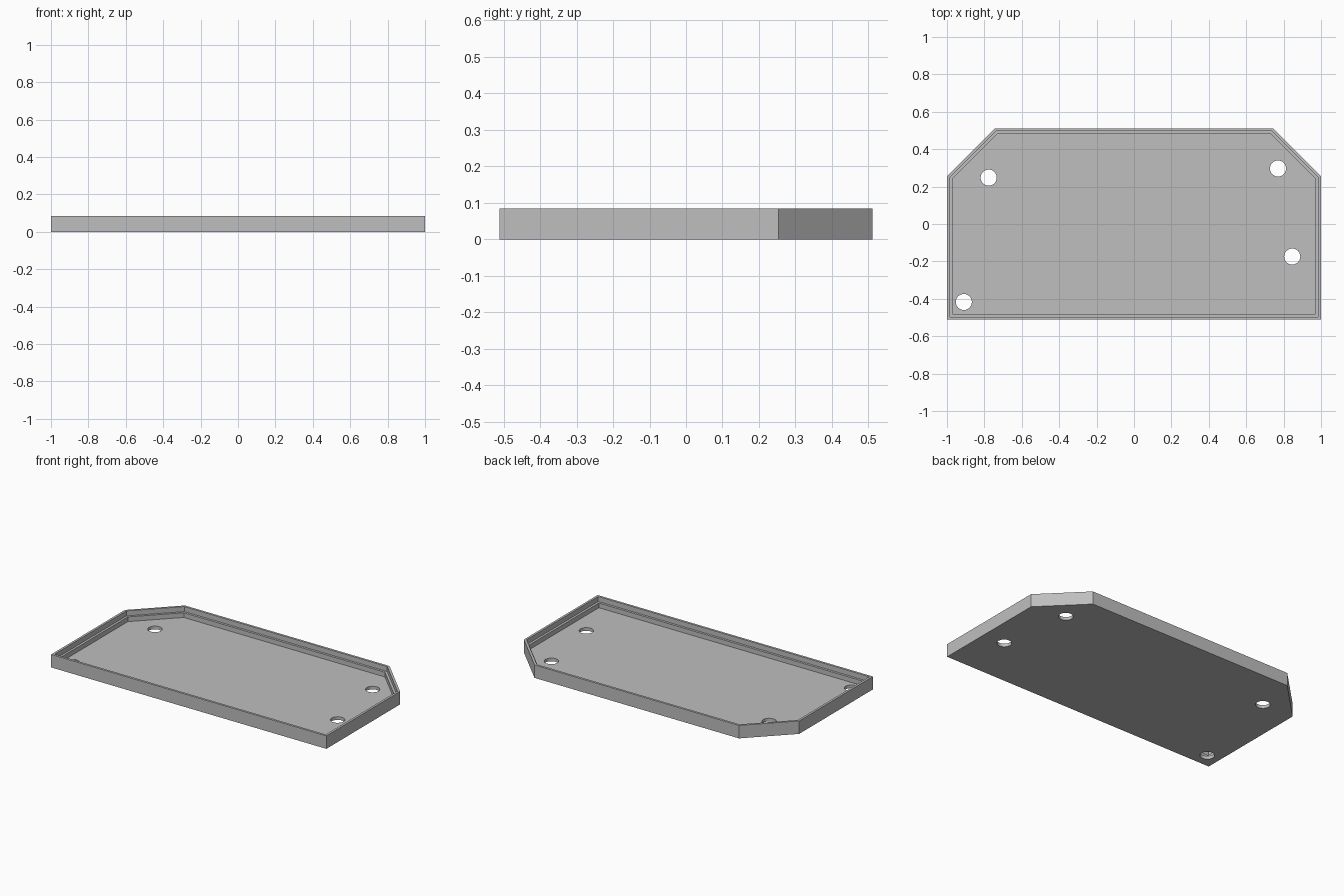
import bpy, bmesh, math

if "Cube" in bpy.data.objects:
    bpy.data.objects.remove(bpy.data.objects["Cube"])

WALL, HEIGHT, LEDGE_Z, FLOOR_Z = 0.015, 0.085, 0.052, 0.021
HOLES = [(-0.777, 0.248), (0.77, 0.297), (0.846, -0.174), (-0.91, -0.417)]
HOLE_RADIUS = 0.043

grey = bpy.data.materials.new("light grey")
grey.diffuse_color = (0.52, 0.52, 0.52, 1)
grey.use_nodes = True
grey.node_tree.nodes["Principled BSDF"].inputs["Base Color"].default_value = grey.diffuse_color


def outline(d):
    """Rectangle with two clipped back corners, inset by d."""
    k = d * math.tan(math.pi / 8)
    right = [(1 - d, -0.511 + d), (1 - d, 0.254 - k), (0.743 - k, 0.511 - d)]
    return right + [(-x, y) for x, y in reversed(right)]


def new_object(name, bm):
    mesh = bpy.data.meshes.new(name)
    bmesh.ops.recalc_face_normals(bm, faces=bm.faces)
    bm.to_mesh(mesh)
    bm.free()
    mesh.materials.append(grey)
    obj = bpy.data.objects.new(name, mesh)
    bpy.context.collection.objects.link(obj)
    return obj


# Tray: outer wall, rim, stepped ledge and floor, as stacked outline loops
bm = bmesh.new()
steps = [(0, 0), (0, HEIGHT), (WALL, HEIGHT), (WALL, LEDGE_Z),
         (2 * WALL, LEDGE_Z), (2 * WALL, FLOOR_Z)]
loops = [[bm.verts.new((x, y, z)) for x, y in outline(d)] for d, z in steps]
for a, b in zip(loops, loops[1:]):
    for i in range(len(a)):
        j = (i + 1) % len(a)
        bm.faces.new((a[i], a[j], b[j], b[i]))
bm.faces.new(loops[0])
bm.faces.new(loops[-1])
tray = new_object("tray", bm)

# Round screw holes through the floor
bm = bmesh.new()
for x, y in HOLES:
    made = bmesh.ops.create_cone(bm, cap_ends=True, segments=32, depth=0.06,
                                 radius1=HOLE_RADIUS, radius2=HOLE_RADIUS)
    bmesh.ops.translate(bm, verts=made["verts"], vec=(x, y, 0.01))
cutter = new_object("hole_cutter", bm)
cutter.hide_render = True
cutter.display_type = 'WIRE'

cut = tray.modifiers.new("holes", 'BOOLEAN')
cut.operation = 'DIFFERENCE'
cut.solver = 'EXACT'
cut.object = cutter

# Apply the cut, drop the cutter, smooth only the hole walls
bpy.context.view_layer.objects.active = tray
tray.select_set(True)
bpy.ops.object.modifier_apply(modifier=cut.name)
bpy.data.objects.remove(cutter)
bpy.ops.object.shade_smooth_by_angle(angle=math.radians(30))
